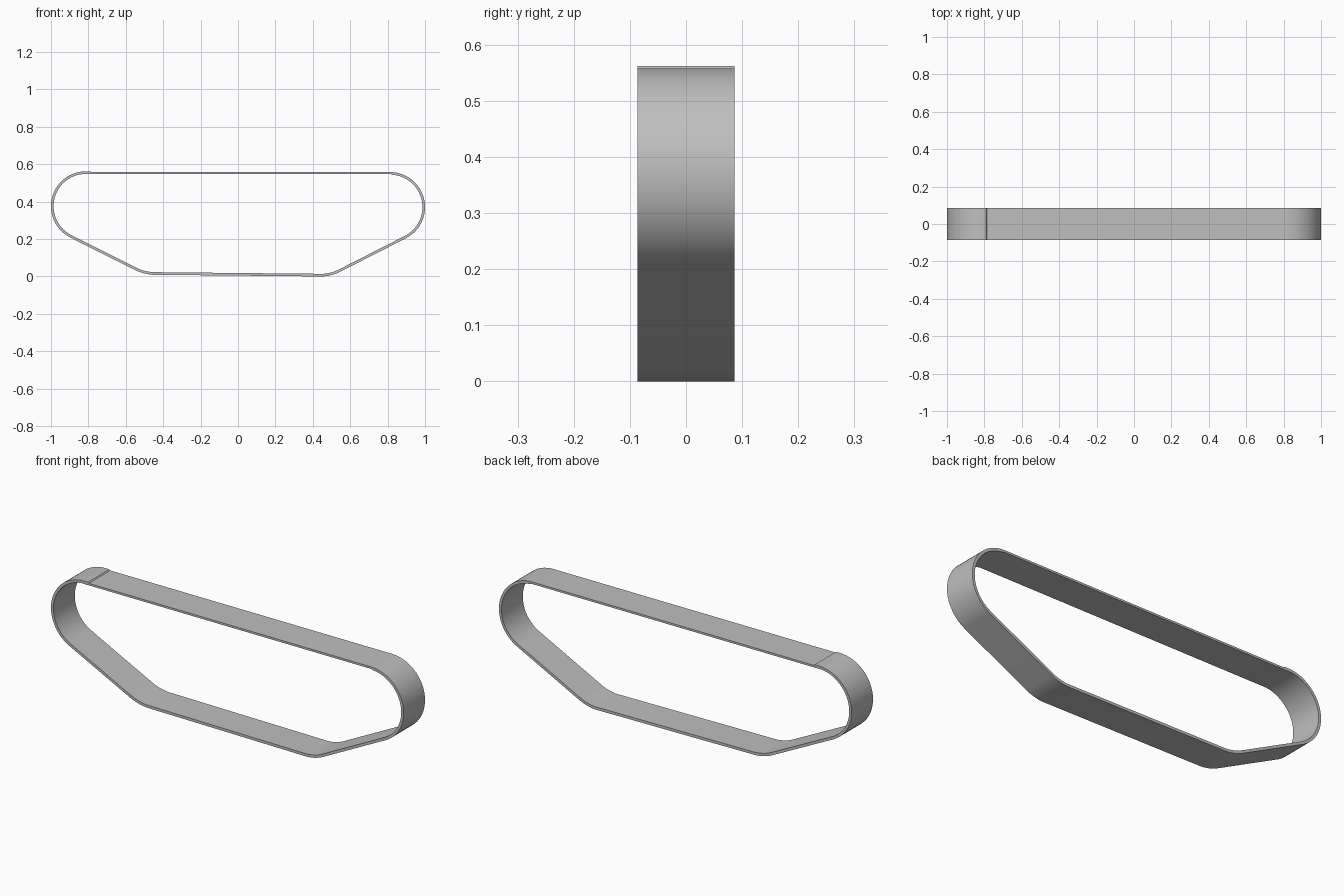
import bpy, bmesh
from math import sin, cos, radians
from mathutils import Vector

cube = bpy.data.objects.get("Cube")
if cube:
    bpy.data.objects.remove(cube, do_unlink=True)

HALF_WIDTH = 0.0865
THICK = 0.014
RADIUS = 0.187
STEPS = 28

rubber = bpy.data.materials.new("belt grey")
rubber.use_nodes = True
GREY = (0.52, 0.52, 0.52, 1)
rubber.diffuse_color = GREY
bsdf = next(n for n in rubber.node_tree.nodes if n.type == 'BSDF_PRINCIPLED')
bsdf.inputs["Base Color"].default_value = GREY


def arc(cx, cz, r, start, end):
    """Points on a circle, angles in degrees."""
    angles = [radians(start + (end - start) * i / STEPS) for i in range(STEPS + 1)]
    return [Vector((cx + r * cos(a), cz + r * sin(a))) for a in angles]


def bend(a, corner, b, steps=6):
    """Rounded corner between two straight runs."""
    a, corner, b = Vector(a), Vector(corner), Vector(b)
    ts = [i / steps for i in range(steps + 1)]
    return [a * (1 - t) ** 2 + corner * 2 * t * (1 - t) + b * t * t for t in ts]


# Outer outline, counter-clockwise: right end, top run, left end, lower run
outer = arc(0.813, 0.371, RADIUS, -63, 90)
outer += [Vector((-0.785, 0.558)), Vector((-0.79, 0.5625))]
outer += arc(-0.813, 0.3755, RADIUS, 90, 243)
outer += bend((-0.55, 0.034), (-0.507, 0.013), (-0.455, 0.009))
outer += bend((0.455, 0.0), (0.507, 0.004), (0.55, 0.027))


# Inner outline, offset along the averaged normals
def inward(i):
    p, n = outer[i - 1], outer[(i + 1) % len(outer)]
    d = (n - p).normalized()
    return outer[i] + Vector((-d.y, d.x)) * THICK


inner = [inward(i) for i in range(len(outer))]
for p in inner:
    if abs(p.x) < 0.815 and p.y > 0.5:
        p.y = 0.5475
        if -0.8 < p.x < -0.7:
            p.x = -0.79 if p.x < -0.788 else -0.775

# Belt band with a rectangular section
bm = bmesh.new()
rings = [[bm.verts.new((p.x, y, p.y)) for p in pts]
         for pts, y in ((outer, -HALF_WIDTH), (outer, HALF_WIDTH),
                        (inner, HALF_WIDTH), (inner, -HALF_WIDTH))]
count = len(outer)
for k in range(4):
    a, b = rings[k], rings[(k + 1) % 4]
    for i in range(count):
        j = (i + 1) % count
        bm.faces.new((a[i], a[j], b[j], b[i]))
bmesh.ops.recalc_face_normals(bm, faces=bm.faces)
mesh = bpy.data.meshes.new("track_belt")
bm.to_mesh(mesh)
bm.free()
mesh.materials.append(rubber)

belt = bpy.data.objects.new("track_belt", mesh)
bpy.context.collection.objects.link(belt)
bpy.ops.object.select_all(action='DESELECT')
belt.select_set(True)
bpy.context.view_layer.objects.active = belt
bpy.ops.object.shade_smooth_by_angle(angle=radians(30))
